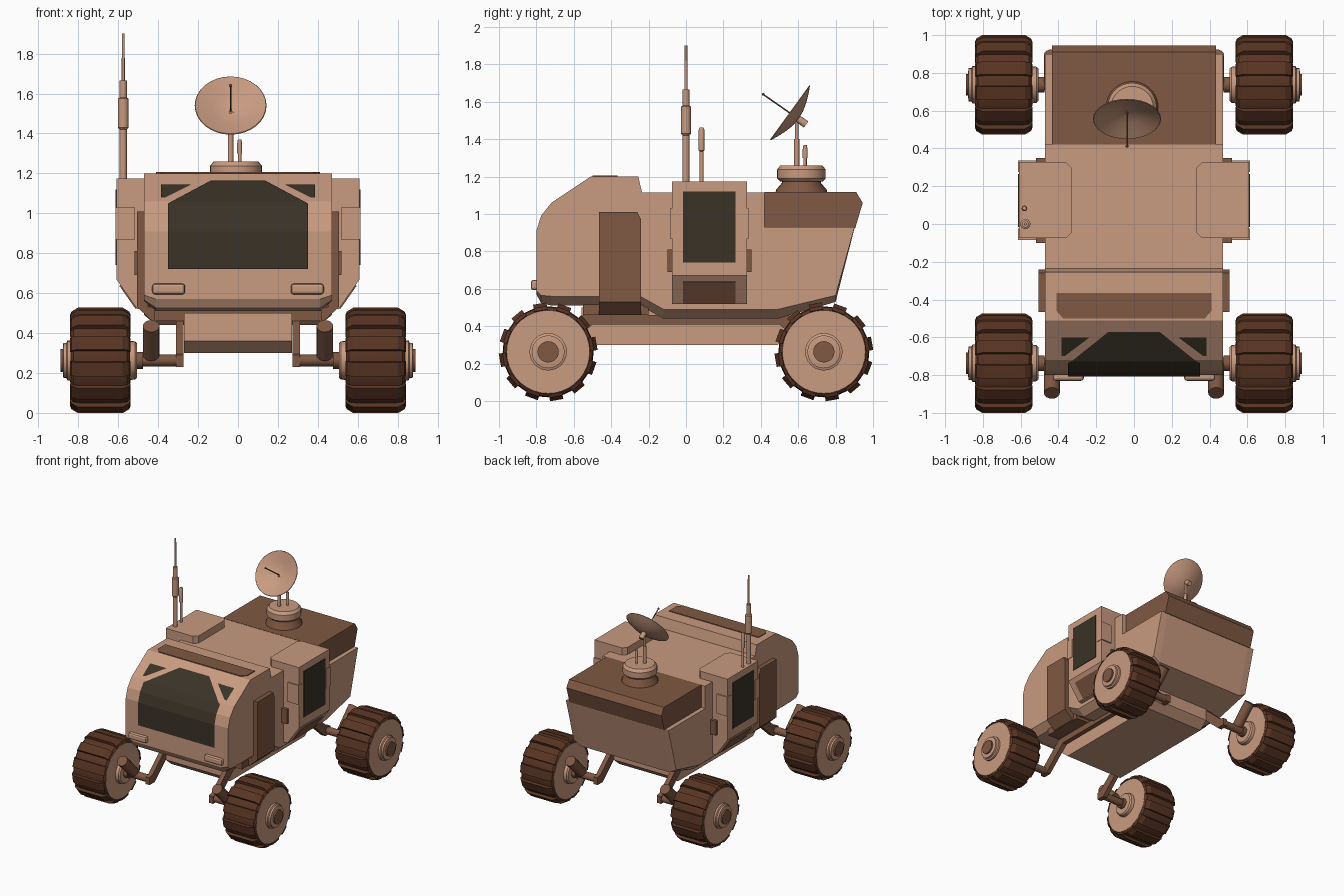
import bpy, bmesh, math
from mathutils import Vector

if "Cube" in bpy.data.objects:
    bpy.data.objects.remove(bpy.data.objects["Cube"])


def material(name, rgb):
    m = bpy.data.materials.new(name)
    m.diffuse_color = (*rgb, 1)
    m.use_nodes = True
    m.node_tree.nodes["Principled BSDF"].inputs["Base Color"].default_value = m.diffuse_color
    return m


TAN = material("tan_paint", (0.58, 0.325, 0.215))
BROWN = material("brown_panel", (0.215, 0.098, 0.056))
TYRE = material("dark_brown_tyre", (0.098, 0.035, 0.017))
GLASS = material("dark_glass", (0.042, 0.032, 0.020))


def finish(name, bm, mat, smooth=False, recalc=True):
    if recalc:
        bmesh.ops.recalc_face_normals(bm, faces=bm.faces[:])
    me = bpy.data.meshes.new(name)
    bm.to_mesh(me)
    bm.free()
    me.materials.append(mat)
    if smooth:
        me.shade_smooth()
        me.set_sharp_from_angle(angle=math.radians(35))
    ob = bpy.data.objects.new(name, me)
    bpy.context.collection.objects.link(ob)
    return ob


def loft(bm, rings):
    """Closed solid through rings of equal point count."""
    vs = [[bm.verts.new(p) for p in r] for r in rings]
    n = len(rings[0])
    for a, b in zip(vs, vs[1:]):
        for i in range(n):
            j = (i + 1) % n
            bm.faces.new((a[i], a[j], b[j], b[i]))
    bm.faces.new(vs[0])
    bm.faces.new(vs[-1])


def prism(name, pts, axis, a, b, mat):
    place = {"x": lambda u, v, w: (w, u, v), "y": lambda u, v, w: (u, w, v),
             "z": lambda u, v, w: (u, v, w)}[axis]
    bm = bmesh.new()
    loft(bm, [[place(u, v, w) for u, v in pts] for w in (a, b)])
    return finish(name, bm, mat)


def box(name, x, y, z, mat, bevel=0):
    ob = prism(name, [(x[0], y[0]), (x[1], y[0]), (x[1], y[1]), (x[0], y[1])], "z", z[0], z[1], mat)
    if bevel:
        m = ob.modifiers.new("bevel", "BEVEL")
        m.width, m.segments = bevel, 2
    return ob


def lathe(name, profile, origin, axis, mat, n=24):
    """Revolve (radius, height) points around an axis."""
    q = Vector(axis).normalized().to_track_quat("Z", "Y")
    bm = bmesh.new()
    loft(bm, [[Vector(origin) + q @ Vector((r * math.cos(t), r * math.sin(t), h))
               for t in (2 * math.pi * i / n for i in range(n))]
              for r, h in ((max(r, 1e-4), h) for r, h in profile)])
    return finish(name, bm, mat, smooth=True)


def rod(name, p, q, r, mat, n=16):
    d = Vector(q) - Vector(p)
    return lathe(name, [(r, 0), (r, d.length)], p, d, mat, n)


# Hull: cross-sections along y as (y, roof, chamfer top, underside)
stations = [(-.80, .91, .59, .57), (-.775, .99, .565, .525), (-.72, 1.06, .56, .51),
            (-.51, 1.2, .56, .51), (-.255, 1.2, .56, .51), (-.235, 1.115, .555, .505),
            (-.12, 1.115, .49, .44), (.42, 1.115, .49, .44), (.421, .93, .49, .44),
            (.49, .93, .49, .44), (.80, .93, .565, .53), (.90, .93, .925, .92)]
bm = bmesh.new()
loft(bm, [[(.47, y, t), (.47, y, c), (.41, y, b), (-.41, y, b), (-.47, y, c), (-.47, y, t)]
          for y, t, c, b in stations])
finish("hull", bm, TAN)

# Rear cargo cover, belly box, under plate and roof strip
prism("rear_cover", [(.42, .925), (.42, 1.117), (.91, 1.117), (.945, 1.06), (.905, .925)],
      "x", -.435, .435, BROWN)
prism("belly_box", [(-.56, .5), (-.56, .36), (-.49, .30), (.49, .30), (.56, .36), (.56, .5)],
      "x", -.27, .27, TAN)
box("under_plate", (-.42, .42), (-.55, -.2), (.46, .515), BROWN)
prism("roof_strip", [(-.41, -.365), (.41, -.365), (.41, -.46), (.375, -.5), (-.375, -.5), (-.41, -.46)],
      "z", 1.195, 1.206, BROWN)

# Windscreen panes, laid onto the curved nose
nose = [(.57, -.80), (.91, -.80), (.99, -.775), (1.06, -.72), (1.2, -.51)]


def nose_y(z):
    for (z0, y0), (z1, y1) in zip(nose, nose[1:]):
        if z <= z1:
            return y0 + (y1 - y0) * (z - z0) / (z1 - z0)


def pane(name, pts):
    bm = bmesh.new()
    bm.faces.new([bm.verts.new((x, 0, z)) for x, z in pts])
    for z, _ in nose[1:-1]:
        bmesh.ops.bisect_plane(bm, geom=bm.verts[:] + bm.edges[:] + bm.faces[:],
                               plane_co=(0, 0, z), plane_no=(0, 0, 1))
    for v in bm.verts:
        v.co.y = nose_y(v.co.z) - .008
    bm.normal_update()
    bmesh.ops.reverse_faces(bm, faces=[f for f in bm.faces if f.normal.y > 0])
    finish(name, bm, GLASS, recalc=False)


pane("windscreen", [(-.35, .72), (.35, .72), (.35, 1.05), (.135, 1.165), (-.135, 1.165), (-.35, 1.05)])

for s, side in ((1, "right"), (-1, "left")):
    def mx(a, b):
        return tuple(sorted((s * a, s * b)))

    pane(f"{side}_corner_window", [(s * x, z) for x, z in
         ((.385, 1.145), (.235, 1.145), (.365, 1.08), (.385, 1.08))])
    box(f"{side}_headlight", mx(.265, .43), (-.83, -.79), (.593, .648), TAN, .015)

    # Side pod with window, handles, hinges and lower panel
    pod = prism(f"{side}_side_pod", [(s * x, z) for x, z in
                ((.33, 1.175), (.61, 1.175), (.61, .67), (.505, .52), (.33, .52))],
                "y", -.075, .327, TAN)
    bm = bmesh.new()
    bm.from_mesh(pod.data)
    inner = [e for e in bm.edges if all(abs(v.co.x) < .34 for v in e.verts)
             and abs(e.verts[0].co.z - e.verts[1].co.z) > .1]
    bmesh.ops.bevel(bm, geom=inner, offset=.03, segments=1, affect="EDGES")
    bm.to_mesh(pod.data)
    bm.free()
    box(f"{side}_pod_window", mx(.606, .615), (-.015, .265), (.74, 1.12), GLASS)
    prism(f"{side}_pod_lower_panel", [(s * x, z) for x, z in
          ((.589, .64), (.5085, .525), (.5135, .5215), (.594, .6365))], "y", -.015, .265, BROWN)
    for end, ya, yb, yh in (("front", -.085, -.025, (-.10, -.07)), ("back", .275, .337, (.32, .35))):
        box(f"{side}_{end}_handle", mx(.515, .614), (ya, yb), (.87, 1.03), TAN)
        box(f"{side}_{end}_hinge", mx(.46, .518), yh, (.69, .81), BROWN)

    # Brown side panel ahead of the pod
    panel = [(-.465, .53), (-.465, 1.01), (-.26, 1.01), (-.24, .97), (-.24, .53)]
    prism(f"{side}_side_panel", panel, "x", *mx(.45, .505), BROWN)
    prism(f"{side}_side_panel_foot", [(s * x, z) for x, z in
          ((.40, .53), (.505, .53), (.43, .46), (.40, .46))], "y", -.465, -.24, BROWN)

    # Suspension beam that drops to both axles
    prism(f"{side}_suspension_beam", [(-.77, .23), (-.77, .29), (-.73, .30), (-.55, .46), (.55, .46),
          (.73, .30), (.77, .29), (.77, .23), (.70, .23), (.50, .41), (-.50, .41), (-.70, .23)],
          "x", *mx(.272, .31), BROWN)

    for e, end in ((-1, "front"), (1, "back")):
        name = f"{side}_{end}"
        cy, cz = e * .737, .263
        c = Vector((s * .69, cy, cz))
        # Axle and shock absorber
        rod(f"{name}_axle", (s * .275, cy, cz), (s * .6, cy, cz), .03, BROWN)
        rod(f"{name}_axle_collar", (s * .475, cy, cz), (s * .52, cy, cz), .042, BROWN)
        rod(f"{name}_shock", (s * .435, e * .75, .29), (s * .435, e * .895, .435), .042, BROWN)
        # Tyre, tread blocks, wheel disc and hub
        lathe(f"{name}_tyre", [(.19, -.148), (.222, -.148), (.238, -.135), (.243, -.10), (.243, .10),
              (.238, .135), (.222, .148), (.19, .148)], c, (s, 0, 0), TYRE, 36)
        bm = bmesh.new()
        for i in range(12):
            a = math.radians(20 + 30 * i)
            out = Vector((0, -math.cos(a), math.sin(a)))
            tan = Vector((0, math.sin(a), math.cos(a)))
            loft(bm, [[c + Vector((x, 0, 0)) + out * r + tan * w for x, r in
                       ((-.14, .215), (-.152, .225), (-.145, .242), (-.112, .262), (.112, .262),
                        (.145, .242), (.152, .225), (.14, .215))] for w in (-.036, .036)])
        finish(f"{name}_tread", bm, TYRE)
        lathe(f"{name}_wheel_disc", [(.222, -.15), (.222, .15)], c, (s, 0, 0), TAN, 36)
        lathe(f"{name}_hub", [(.085, -.185), (.095, -.175), (.1, -.14), (.1, .165), (.088, .17),
              (.088, .185), (.07, .188)], c, (s, 0, 0), TAN)
        rod(f"{name}_hub_cap", c, c + Vector((s * .2, 0, 0)), .057, BROWN, 20)

# Dish turret on the rear cover
lathe("turret_neck", [(.14, 1.11), (.135, 1.13), (.105, 1.165), (.10, 1.19)], (-.01, .617, 0), (0, 0, 1), BROWN, 28)
lathe("turret_base", [(.115, 1.175), (.13, 1.19), (.13, 1.238), (.112, 1.26)], (-.01, .617, 0), (0, 0, 1), TAN, 28)
lathe("dish_mast", [(.014, 1.25), (.014, 1.40), (.009, 1.40), (.009, 1.51)], (-.037, .592, 0), (0, 0, 1), TAN, 12)
lathe("turret_stub", [(.009, 1.25), (.009, 1.30), (.013, 1.30), (.013, 1.345), (.009, 1.37)],
      (.008, .637, 0), (0, 0, 1), TAN, 12)
aim = Vector((0, -.81, .587))
centre = Vector((-.037, .557, 1.54))
lathe("dish", [(0, -.055), (.05, -.05), (.10, -.036), (.15, -.015), (.18, 0), (.177, .004),
      (.14, -.010), (.09, -.031), (.045, -.043), (0, -.047)], centre, aim, TAN, 32)
rod("dish_motor", centre - aim * .045, centre - aim * .105, .02, TAN)
tip = Vector((-.037, .412, 1.64))
rod("dish_feed", centre - aim * .05, tip, .004, BROWN, 8)
lathe("dish_feed_tip", [(0, -.008), (.008, -.003), (.008, .003), (0, .008)], tip, aim, BROWN, 10)

# Antennas on the left pod
lathe("tall_antenna", [(.018, 1.17), (.018, 1.42), (.027, 1.43), (.027, 1.575), (.018, 1.58),
      (.018, 1.665), (.008, 1.665), (.007, 1.9)], (-.575, 0, 0), (0, 0, 1), TAN, 14)
lathe("short_antenna", [(.01, 1.17), (.01, 1.335), (.015, 1.34), (.015, 1.45), (.01, 1.462)],
      (-.58, .083, 0), (0, 0, 1), TAN, 12)
